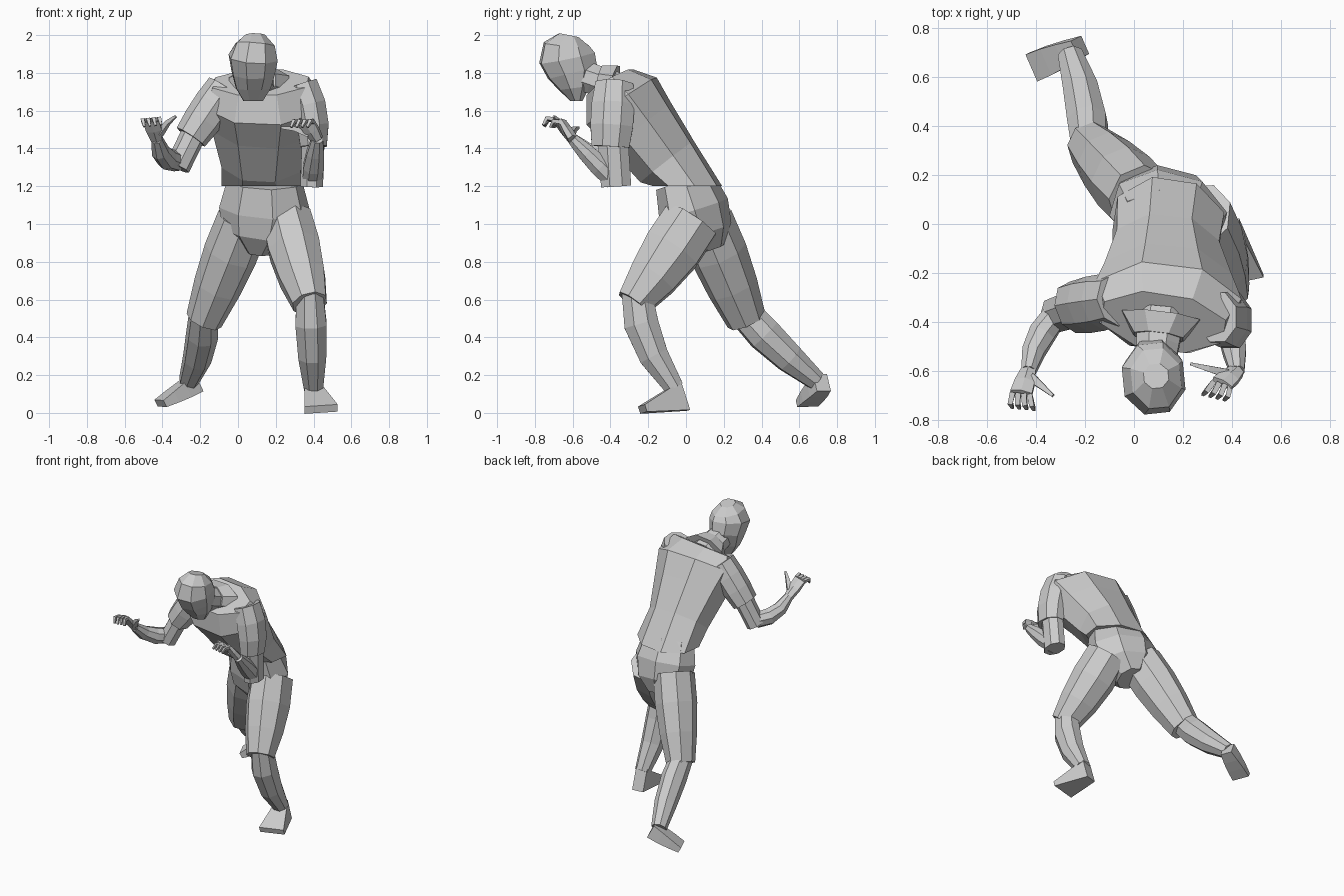
import bpy, bmesh, math
from mathutils import Vector

cube = bpy.data.objects.get("Cube")
if cube:
    bpy.data.objects.remove(cube, do_unlink=True)

grey = bpy.data.materials.new("plain grey")
grey.use_nodes = True
shade = (.6, .6, .6, 1)
grey.diffuse_color = shade
grey.node_tree.nodes["Principled BSDF"].inputs["Base Color"].default_value = shade

LEFTWARD = Vector((1, 0, 0))
UPWARD = Vector((0, 0, 1))


def loft(name, centres, sizes, side=LEFTWARD, sides=8, first=None):
    """Skin polygon rings along a bent path; each size is half width and half depth.
    side is the width direction, first the direction the first ring faces."""
    bm = bmesh.new()
    grow = 1 / math.cos(math.pi / sides)
    loops = []
    for i, (centre, (width, depth)) in enumerate(zip(centres, sizes)):
        before = Vector(centres[max(i - 1, 0)])
        after = Vector(centres[min(i + 1, len(centres) - 1)])
        along = after - before
        if i == 0 and first is not None:
            along = first
        along = along.normalized()
        across = Vector(side)
        across = (across - along * across.dot(along)).normalized()
        inward = along.cross(across)
        loop = []
        for k in range(sides):
            angle = 2 * math.pi * (k + .5) / sides
            offset = across * math.cos(angle) * width + inward * math.sin(angle) * depth
            loop.append(bm.verts.new(Vector(centre) + offset * grow))
        loops.append(loop)
    for low, high in zip(loops, loops[1:]):
        for k in range(sides):
            following = (k + 1) % sides
            bm.faces.new((low[k], low[following], high[following], high[k]))
    bm.faces.new(reversed(loops[0]))
    bm.faces.new(loops[-1])
    bmesh.ops.recalc_face_normals(bm, faces=bm.faces)
    mesh = bpy.data.meshes.new(name)
    bm.to_mesh(mesh)
    bm.free()
    mesh.materials.append(grey)
    obj = bpy.data.objects.new(name, mesh)
    bpy.context.collection.objects.link(obj)


def limb(name, start, end, start_size, end_size, side=LEFTWARD, swell=0,
         bow=(0, 0, 0), steps=3, sides=8):
    """Tapered segment between two joints, swollen and bowed in the middle."""
    start, end, bow = Vector(start), Vector(end), Vector(bow)
    start_size, end_size = Vector(start_size), Vector(end_size)
    centres, sizes = [], []
    for i in range(steps + 1):
        t = i / steps
        hump = math.sin(math.pi * t)
        centres.append(start.lerp(end, t) + bow * hump)
        sizes.append(start_size.lerp(end_size, t) * (1 + swell * hump))
    loft(name, centres, sizes, side, sides)


def hand(name, wrist, knuckles, across, reach, curl, thumb_tip):
    """Flat palm, four hooked fingers fanned along across, and a thumb."""
    wrist, knuckles, thumb_tip = Vector(wrist), Vector(knuckles), Vector(thumb_tip)
    across = Vector(across).normalized()
    reach, curl = Vector(reach).normalized(), Vector(curl).normalized()
    limb(name + "_palm", wrist, knuckles, (.03, .025), (.045, .015), across,
         swell=.1, steps=2, sides=6)
    for i, finger in enumerate(("index", "middle", "ring", "little")):
        spread = across * (i - 1.5)
        base = knuckles + spread * .023
        joint = base + (reach + spread * .15) * .045
        tip = joint + curl * .04
        loft(f"{name}_{finger}_finger", (base, joint, tip),
             ((.011, .011), (.01, .01), (.006, .006)), across, sides=4)
    root = wrist.lerp(knuckles, .3) - across * .025
    limb(name + "_thumb", root, thumb_tip, (.018, .018), (.006, .006), UPWARD,
         bow=UPWARD * .01, steps=2, sides=4)


# Head bowed towards the chest, neck and collar
loft("head",
     ((.08, -.58, 1.65), (.08, -.59, 1.72), (.08, -.6, 1.8), (.08, -.63, 1.88),
      (.09, -.63, 1.95), (.09, -.62, 2)),
     ((.05, .03), (.09, .08), (.11, .13), (.125, .145), (.1, .12), (.05, .05)),
     side=(1, .1, 0), first=UPWARD)
limb("neck", (.11, -.36, 1.72), (.09, -.56, 1.79), (.1, .08), (.08, .08))
limb("collar", (.11, -.38, 1.74), (.1, -.46, 1.76), (.16, .1), (.1, .08), steps=1)

# Shirt body, leaning forward with the left shoulder leading
loft("shirt",
     ((.14, .01, 1.2), (.13, -.1, 1.33), (.13, -.24, 1.52), (.13, -.34, 1.65), (.12, -.4, 1.75)),
     ((.22, .17), (.21, .17), (.26, .19), (.3, .21), (.25, .13)),
     side=(1, -.15, 0), first=UPWARD)

# Shorts: pelvis and two flared legs
loft("shorts_seat",
     ((.12, .1, .86), (.13, .07, .96), (.14, .04, 1.08), (.14, -.01, 1.23)),
     ((.08, .1), (.2, .16), (.23, .17), (.19, .14)), side=(1, -.3, 0))
limb("left_shorts_leg", (.26, .03, 1.02), (.38, -.28, .58), (.13, .15), (.09, .09),
     side=(1, -.1, 0), swell=.2, bow=(0, 0, -.01))
limb("right_shorts_leg", (.03, .1, 1.02), (-.18, .32, .49), (.13, .14), (.09, .1),
     side=(1, .3, 0), swell=.15)

# Lower legs and feet
limb("left_shin", (.38, -.26, .64), (.4, -.06, .13), (.07, .08), (.05, .05),
     swell=.35, bow=(0, -.05, 0))
limb("right_shin", (-.18, .29, .55), (-.26, .69, .17), (.07, .08), (.05, .05),
     side=(1, .2, 0), swell=.3, bow=(.02, -.01, -.01))
limb("left_foot", (.39, -.01, .09), (.44, -.23, .02), (.04, .08), (.09, .02), sides=4)
limb("right_foot", (-.22, .72, .16), (-.41, .64, .05), (.04, .05), (.06, .02),
     side=(-.5, 1, 0), swell=.1, sides=4)

# Left arm, bent with the hand in front of the chest
left_elbow = (.39, -.37, 1.2)
left_wrist = (.42, -.6, 1.45)
limb("left_sleeve", (.34, -.38, 1.74), (.4, -.4, 1.41), (.08, .1), (.07, .1),
     swell=.15, bow=(.02, 0, 0))
limb("left_upper_arm", (.4, -.39, 1.5), left_elbow, (.06, .08), (.06, .08))
limb("left_forearm", (.39, -.38, 1.23), left_wrist, (.05, .05), (.03, .03), swell=.3)
hand("left_hand", left_wrist, knuckles=(.36, -.65, 1.54),
     across=(1, -.25, 0), reach=(-.4, -.8, .1), curl=(-.4, -.4, -.8),
     thumb_tip=(.23, -.57, 1.51))

# Right arm, held out to the side
turned = (1, .4, 0)
right_elbow = (-.32, -.37, 1.3)
right_wrist = (-.43, -.6, 1.45)
limb("right_sleeve", (-.07, -.31, 1.72), (-.25, -.34, 1.46), (.09, .1), (.08, .1),
     turned, swell=.1)
limb("right_upper_arm", (-.2, -.33, 1.55), right_elbow, (.06, .08), (.06, .07), turned)
limb("right_forearm", (-.32, -.37, 1.33), right_wrist, (.05, .05), (.03, .03),
     swell=.3, bow=(-.02, 0, -.03))
hand("right_hand", right_wrist, knuckles=(-.46, -.69, 1.55),
     across=(-1, .1, -.1), reach=(0, -1, .1), curl=(.2, -.4, -.8),
     thumb_tip=(-.33, -.7, 1.57))
